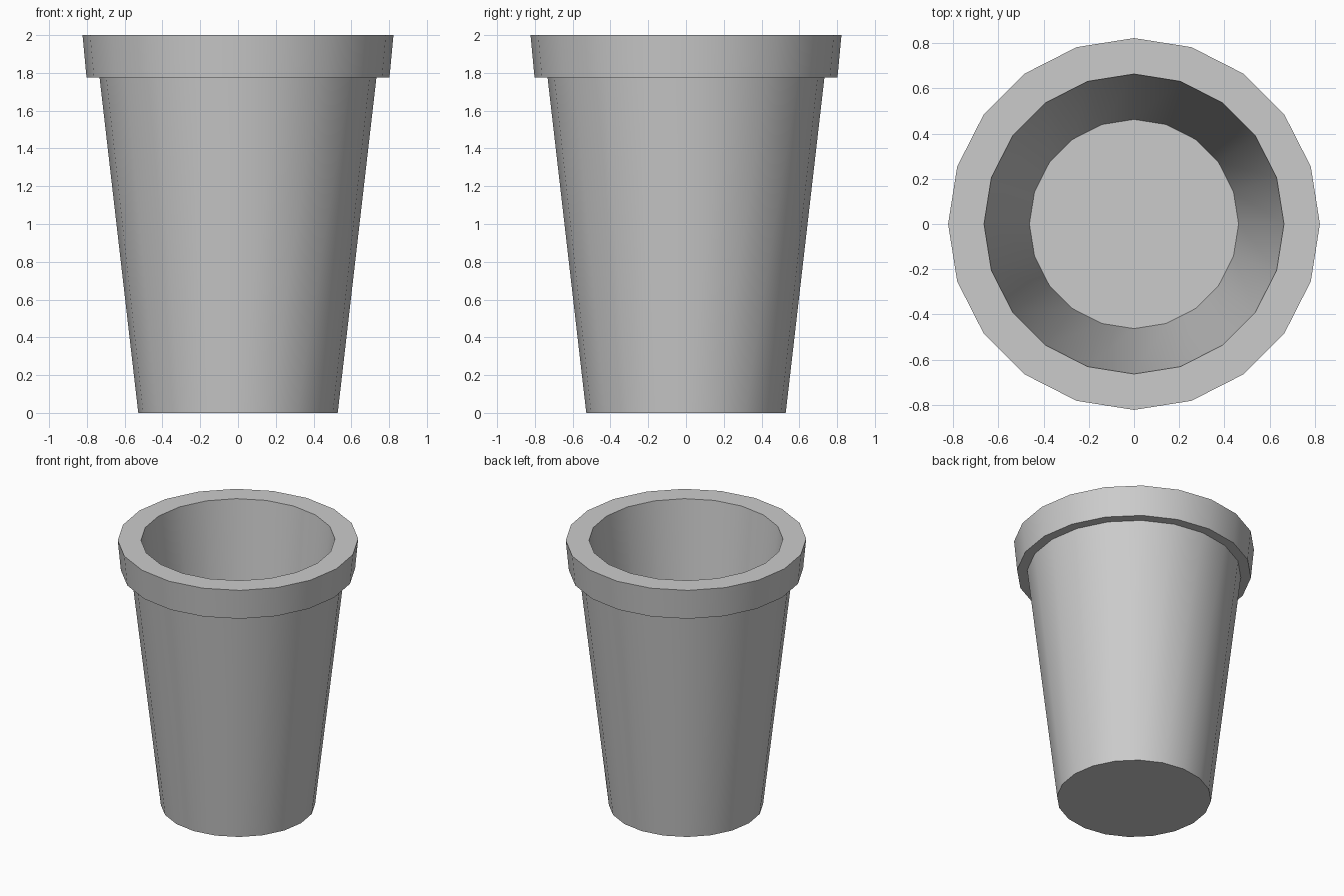
import bpy, bmesh
from math import cos, sin, tau

if "Cube" in bpy.data.objects:
    bpy.data.objects.remove(bpy.data.objects["Cube"])

SIDES = 20

# Cup profile as (radius, height): base, wall, overhanging rim, inner wall, floor
PROFILE = [(0.528, 0), (0.733, 1.776), (0.802, 1.776), (0.823, 2.0),
           (0.664, 2.0), (0.463, 0.05)]

bm = bmesh.new()
rings = [[bm.verts.new((r * cos(tau * i / SIDES), r * sin(tau * i / SIDES), z))
          for i in range(SIDES)] for r, z in PROFILE]

# Walls between neighbouring rings
for low, high in zip(rings, rings[1:]):
    for i in range(SIDES):
        j = (i + 1) % SIDES
        bm.faces.new((low[i], low[j], high[j], high[i]))

# Underside and inner floor
bm.faces.new(rings[0][::-1])
bm.faces.new(rings[-1])
bmesh.ops.recalc_face_normals(bm, faces=bm.faces)

mesh = bpy.data.meshes.new("tapered_pot")
bm.to_mesh(mesh)
bm.free()
pot = bpy.data.objects.new("tapered_pot", mesh)
bpy.context.collection.objects.link(pot)

# Smooth round walls with crisp rims
bpy.context.view_layer.objects.active = pot
pot.select_set(True)
bpy.ops.object.shade_smooth_by_angle(angle=0.52)
